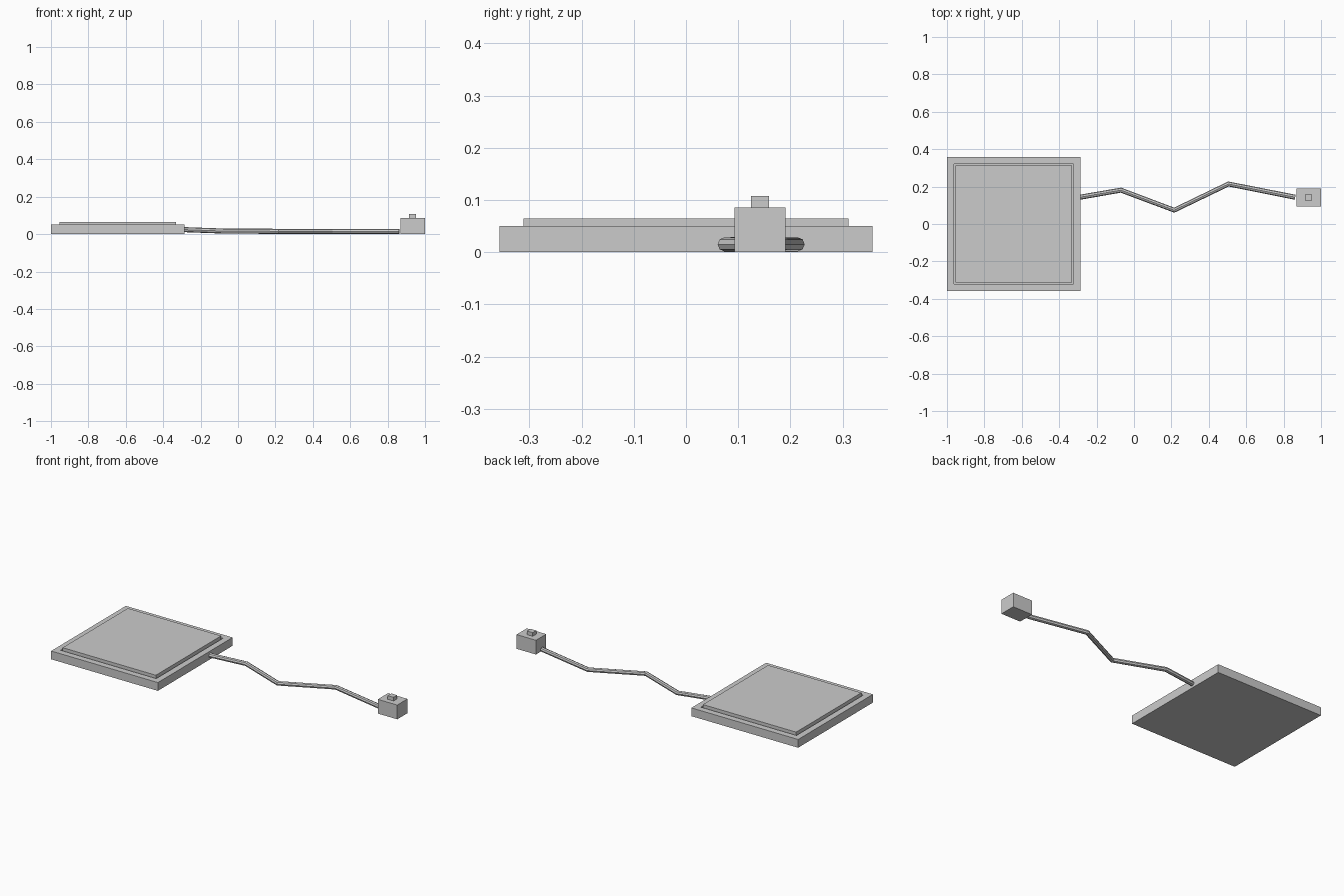
import bpy
import bmesh
from mathutils import Matrix

cube = bpy.data.objects.get("Cube")
if cube:
    bpy.data.objects.remove(cube)

grey = bpy.data.materials.new("plain_grey")
grey.use_nodes = True
colour = (0.6, 0.6, 0.6, 1)
grey.diffuse_color = colour
grey.node_tree.nodes["Principled BSDF"].inputs["Base Color"].default_value = colour


def box(bm, low, high):
    """Add a box between two corners and return its top face."""
    centre = [(a + b) / 2 for a, b in zip(low, high)]
    size = [b - a for a, b in zip(low, high)]
    matrix = Matrix.Translation(centre) @ Matrix.Diagonal((*size, 1))
    verts = bmesh.ops.create_cube(bm, size=1, matrix=matrix)["verts"]
    faces = {f for v in verts for f in v.link_faces}
    return max(faces, key=lambda f: f.calc_center_median().z)


def raise_inset(bm, face, margin, height):
    """Inset a horizontal face, then extrude it up or down."""
    bmesh.ops.inset_individual(bm, faces=[face], thickness=margin)
    bm.normal_update()
    top = bmesh.ops.extrude_discrete_faces(bm, faces=[face])["faces"][0]
    bmesh.ops.translate(bm, verts=top.verts, vec=(0, 0, height))
    return top


def finish(bm, name):
    bmesh.ops.recalc_face_normals(bm, faces=bm.faces)
    mesh = bpy.data.meshes.new(name)
    bm.to_mesh(mesh)
    bm.free()
    mesh.materials.append(grey)
    obj = bpy.data.objects.new(name, mesh)
    bpy.context.collection.objects.link(obj)
    return obj


# Square base with a narrow groove around its raised pad
bm = bmesh.new()
top = box(bm, (-1, -0.357, 0), (-0.286, 0.357, 0.05))
floor = raise_inset(bm, top, 0.053, -0.02)
raise_inset(bm, floor, 0.011, 0.035)
finish(bm, "pressure_plate")

# Connector block with a small button
bm = bmesh.new()
box(bm, (0.87, 0.093, 0), (1, 0.191, 0.086))
finish(bm, "connector_block")
bm = bmesh.new()
box(bm, (0.914, 0.125, 0.086), (0.953, 0.159, 0.108))
finish(bm, "connector_button")

# Kinked cable lying on the ground
path = [(-0.29, 0.143, 0.024), (-0.07, 0.181, 0.016), (0.215, 0.074, 0.015),
        (0.505, 0.214, 0.015), (0.862, 0.143, 0.015)]
curve = bpy.data.curves.new("cable", "CURVE")
curve.dimensions = "3D"
curve.bevel_depth = 0.0135
curve.bevel_resolution = 2
curve.use_fill_caps = True
spline = curve.splines.new("POLY")
spline.points.add(len(path) - 1)
for point, co in zip(spline.points, path):
    point.co = (*co, 1)
curve.materials.append(grey)
cable = bpy.data.objects.new("cable", curve)
bpy.context.collection.objects.link(cable)
bpy.context.view_layer.objects.active = cable
cable.select_set(True)
bpy.ops.object.convert(target="MESH")
bpy.ops.object.shade_smooth_by_angle()
